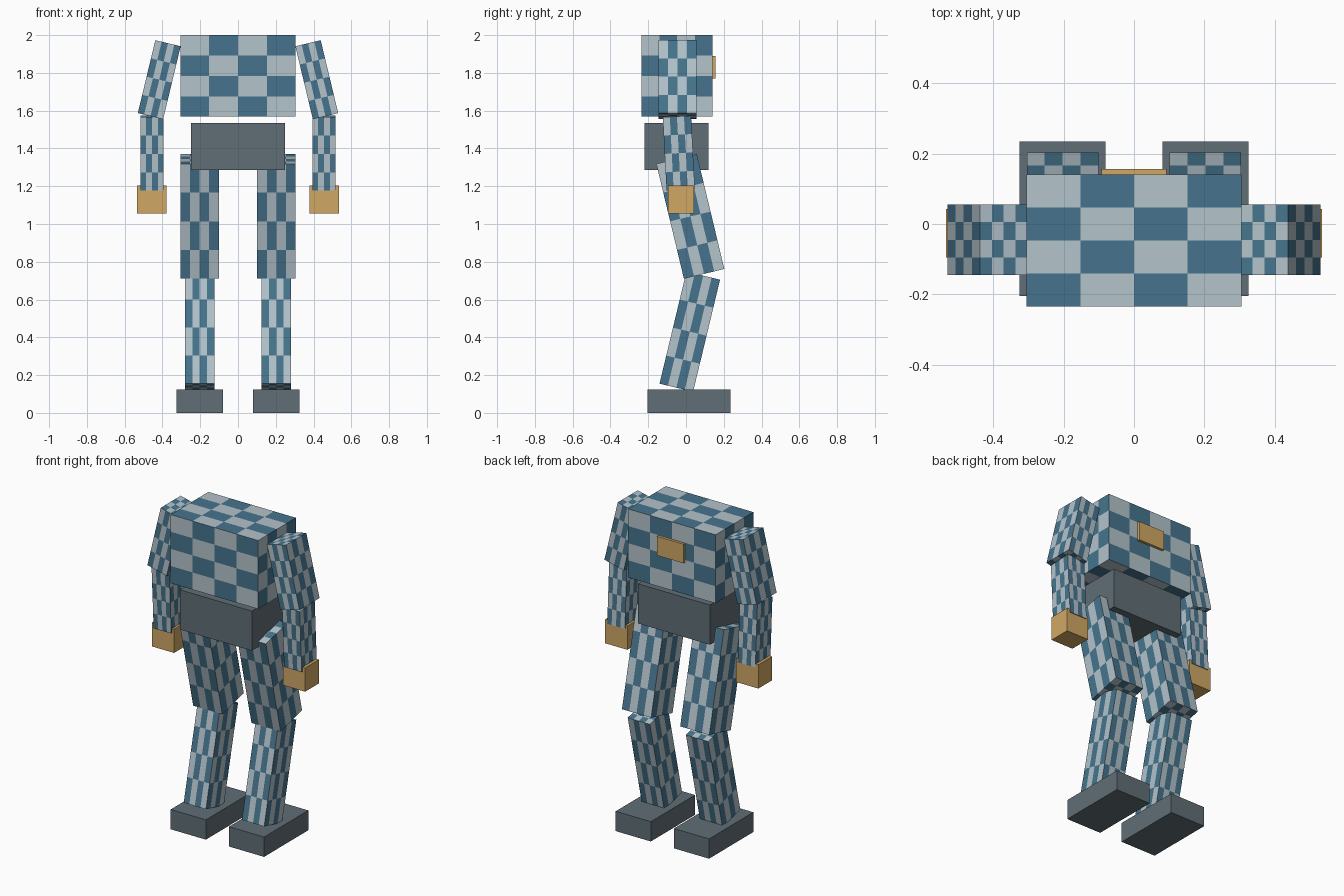
import bpy, bmesh
from math import radians, floor
from mathutils import Matrix, Vector

old = bpy.data.objects.get("Cube")
if old:
    bpy.data.objects.remove(old, do_unlink=True)


def material(name, r, g, b):
    """Flat material from display values 0-255, stored as linear."""
    lin = [((c / 255 + 0.055) / 1.055) ** 2.4 for c in (r, g, b)] + [1.0]
    m = bpy.data.materials.new(name)
    m.use_nodes = True
    m.diffuse_color = lin
    m.node_tree.nodes["Principled BSDF"].inputs["Base Color"].default_value = lin
    return m


BLUE = material("check blue", 70, 116, 141)
PALE = material("check pale", 179, 195, 203)
GREY = material("slate grey", 96, 110, 118)
TAN = material("tan", 208, 167, 100)
CHECK = (BLUE, PALE)


def check_index(face):
    """Alternate four by four squares, starting blue at each lower left corner."""
    n, c = face.normal, face.calc_center_median()
    if abs(n.z) > 0.5:
        right, up = Vector((1, 0, 0)), Vector((0, n.z, 0))
    else:
        up = Vector((0, 0, 1))
        right = up.cross(n)
    return (floor((c.dot(right) + 0.5) * 4) + floor((c.dot(up) + 0.5) * 4)) % 2


def box(name, centre, size, mats, tilt=0, axis='X'):
    bm = bmesh.new()
    bmesh.ops.create_cube(bm, size=1)
    if len(mats) > 1:
        bmesh.ops.subdivide_edges(bm, edges=bm.edges[:], cuts=3, use_grid_fill=True)
        bm.normal_update()
        for f in bm.faces:
            f.material_index = check_index(f)
    bm.transform(Matrix.Diagonal((*size, 1)))
    me = bpy.data.meshes.new(name)
    bm.to_mesh(me)
    bm.free()
    for m in mats:
        me.materials.append(m)
    ob = bpy.data.objects.new(name, me)
    ob.matrix_world = Matrix.Translation(centre) @ Matrix.Rotation(radians(tilt), 4, axis)
    bpy.context.collection.objects.link(ob)


# Body
box("torso", (0, -0.047, 1.784), (0.61, 0.375, 0.432), CHECK)
box("pelvis", (0, -0.05, 1.41), (0.5, 0.34, 0.25), (GREY,))
box("back_plate", (0, 0.137, 1.83), (0.185, 0.04, 0.12), (TAN,))

# Limbs, one set on each side
for side, s in (("left", 1), ("right", -1)):
    box(side + "_upper_arm", (s * 0.417, -0.045, 1.764), (0.138, 0.2, 0.397), CHECK, -13.5 * s, 'Y')
    box(side + "_forearm", (s * 0.455, -0.038, 1.375), (0.123, 0.15, 0.39), CHECK, 3)
    box(side + "_hand", (s * 0.457, -0.026, 1.13), (0.155, 0.138, 0.15), (TAN,))
    box(side + "_thigh", (s * 0.203, 0.023, 1.04), (0.203, 0.22, 0.625), CHECK, 13.5)
    box(side + "_shin", (s * 0.203, 0.02, 0.43), (0.155, 0.183, 0.61), CHECK, -13.5)
    box(side + "_foot", (s * 0.203, 0.015, 0.0625), (0.245, 0.44, 0.125), (GREY,))
